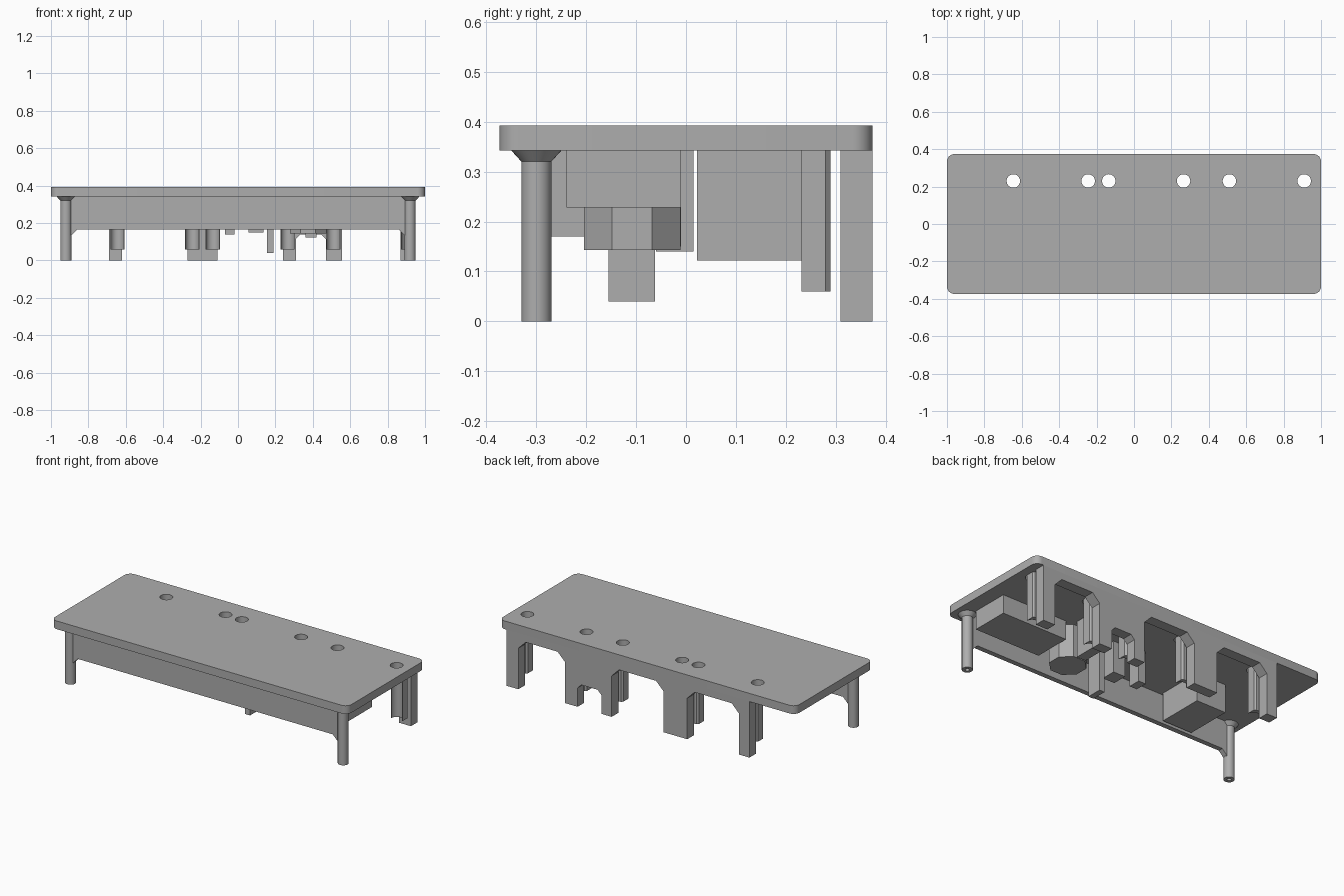
import bpy, bmesh, math
from mathutils import Matrix, Vector

if "Cube" in bpy.data.objects:
    bpy.data.objects.remove(bpy.data.objects["Cube"], do_unlink=True)

grey = bpy.data.materials.new("plain_grey")
grey.use_nodes = True
GREY = (0.42, 0.42, 0.42, 1)
grey.diffuse_color = GREY
grey.node_tree.nodes["Principled BSDF"].inputs["Base Color"].default_value = GREY

TOP, UNDER = 0.392, 0.342       # deck top and underside
JOIN = UNDER + 0.01             # parts run slightly into the deck
HOLES = (-0.645, -0.245, -0.135, 0.265, 0.51, 0.91)
HOLE_Y, HOLE_R = 0.23, 0.036


def finish(name, bm, smooth=False):
    bmesh.ops.recalc_face_normals(bm, faces=bm.faces)
    me = bpy.data.meshes.new(name)
    bm.to_mesh(me)
    bm.free()
    me.materials.append(grey)
    ob = bpy.data.objects.new(name, me)
    bpy.context.collection.objects.link(ob)
    if smooth:
        smooth_object(ob)
    return ob


def smooth_object(ob):
    bpy.ops.object.select_all(action='DESELECT')
    ob.select_set(True)
    bpy.context.view_layer.objects.active = ob
    bpy.ops.object.shade_smooth_by_angle(angle=math.radians(30))


def prism(name, points, depth, smooth=False):
    """Extrude a flat outline along a direction."""
    bm = bmesh.new()
    face = bm.faces.new([bm.verts.new(p) for p in points])
    new = bmesh.ops.extrude_face_region(bm, geom=[face])["geom"]
    bmesh.ops.translate(bm, vec=Vector(depth),
                        verts=[v for v in new if isinstance(v, bmesh.types.BMVert)])
    return finish(name, bm, smooth)


def box(name, x0, x1, y0, y1, z0, z1=JOIN):
    return prism(name, [(x0, y0, z0), (x1, y0, z0), (x1, y1, z0), (x0, y1, z0)],
                 (0, 0, z1 - z0))


def lathe(name, x, y, profile, sides=32):
    bm = bmesh.new()
    edges = []
    verts = [bm.verts.new((x + r, y, z)) for r, z in profile]
    for a, b in zip(verts, verts[1:]):
        edges.append(bm.edges.new((a, b)))
    bmesh.ops.spin(bm, geom=verts + edges, cent=(x, y, 0), axis=(0, 0, 1),
                   angle=math.tau, steps=sides)
    bmesh.ops.remove_doubles(bm, verts=bm.verts, dist=0.0005)
    return finish(name, bm, True)


def drill(ob, cutter):
    mod = ob.modifiers.new("drill", 'BOOLEAN')
    mod.operation, mod.solver, mod.object = 'DIFFERENCE', 'EXACT', cutter
    bpy.context.view_layer.objects.active = ob
    bpy.ops.object.modifier_apply(modifier=mod.name)
    smooth_object(ob)


# Cutter for the row of round holes
bm = bmesh.new()
for hx in HOLES:
    bmesh.ops.create_cone(bm, cap_ends=True, segments=32, radius1=HOLE_R, radius2=HOLE_R,
                          depth=1, matrix=Matrix.Translation((hx, HOLE_Y, 0.2)))
cutter = finish("hole_cutter", bm)
cutter.hide_render = True

# Deck with rounded corners
R, HALF_Y = 0.04, 0.374
outline = []
for i, (sx, sy) in enumerate(((1, 1), (-1, 1), (-1, -1), (1, -1))):
    for k in range(9):
        a = math.radians(90 * i + 90 * k / 8)
        outline.append((sx * (1 - R) + R * math.cos(a),
                        sy * (HALF_Y - R) + R * math.sin(a), UNDER))
deck = prism("deck", outline, (0, 0, TOP - UNDER))
drill(deck, cutter)

# Grooved guide behind each hole
for i, hx in enumerate(HOLES):
    w, c = 0.038, 0.01
    pts = [(hx - w, 0.232), (hx + w, 0.232), (hx + w, 0.29 - c), (hx + w - c, 0.29),
           (hx - w + c, 0.29), (hx - w, 0.29 - c)]
    guide = prism(f"hole_guide_{i + 1}", [(x, y, 0.06) for x, y in pts], (0, 0, UNDER - 0.06))
    drill(guide, cutter)
bpy.data.objects.remove(cutter, do_unlink=True)

# Back wall with feet and chamfered arches between them
feet = [(-0.69, -0.62), (-0.27, -0.11), (0.24, 0.31), (0.47, 0.555), (0.87, 0.95)]
arch_heights = (0.3, 0.3, 0.14, 0.3)
wall = [(feet[0][0], UNDER)]
for i, (x0, x1) in enumerate(feet):
    wall += [(x0, 0), (x1, 0)]
    if i < len(arch_heights):
        h, nxt = arch_heights[i], feet[i + 1][0]
        c = 0.05 if h > 0.2 else 0.025
        wall += [(x1, h - c), (x1 + c, h), (nxt - c, h), (nxt, h - c)]
wall.append((feet[-1][1], UNDER))
prism("back_wall", [(x, 0.31, z) for x, z in wall], (0, 0.064, 0))

# Front skirt with gussets running down to the legs
half = [(0.86, 0.165), (0.9, 0.125), (0.93, 0.125), (0.93, JOIN)]
skirt = half + [(-x, z) for x, z in reversed(half)]
prism("front_skirt", [(x, -0.315, z) for x, z in skirt], (0, 0.03, 0))

# Round front legs with flared tops and small screw holes
leg = [(0, 0.05), (0.012, 0.05), (0.012, 0), (0.03, 0), (0.03, 0.32), (0.05, UNDER), (0, UNDER)]
for side, sx in (("left", 1), ("right", -1)):
    lathe(f"front_leg_{side}", sx * 0.92, -0.3, leg)

# Support blocks under the deck
box("large_support_block", 0.47, 0.91, -0.24, -0.01, 0.228)
box("side_support_block", -0.63, -0.43, -0.27, 0.015, 0.17)
box("support_rib", 0.36, 0.42, 0.022, 0.232, 0.122)
box("thin_support_post", 0.155, 0.19, -0.155, -0.062, 0.04)
box("small_support_post", -0.07, -0.02, -0.06, 0.015, 0.14)
box("short_support_block", 0.055, 0.135, -0.1, -0.01, 0.15)

# Eight-sided support
cx, cy, r = 0.375, -0.108, 0.097 / math.cos(math.pi / 8)
octagon = [(cx + r * math.cos(math.pi / 8 + k * math.pi / 4),
            cy + r * math.sin(math.pi / 8 + k * math.pi / 4), 0.143) for k in range(8)]
prism("eight_sided_support", octagon, (0, 0, JOIN - 0.143))
